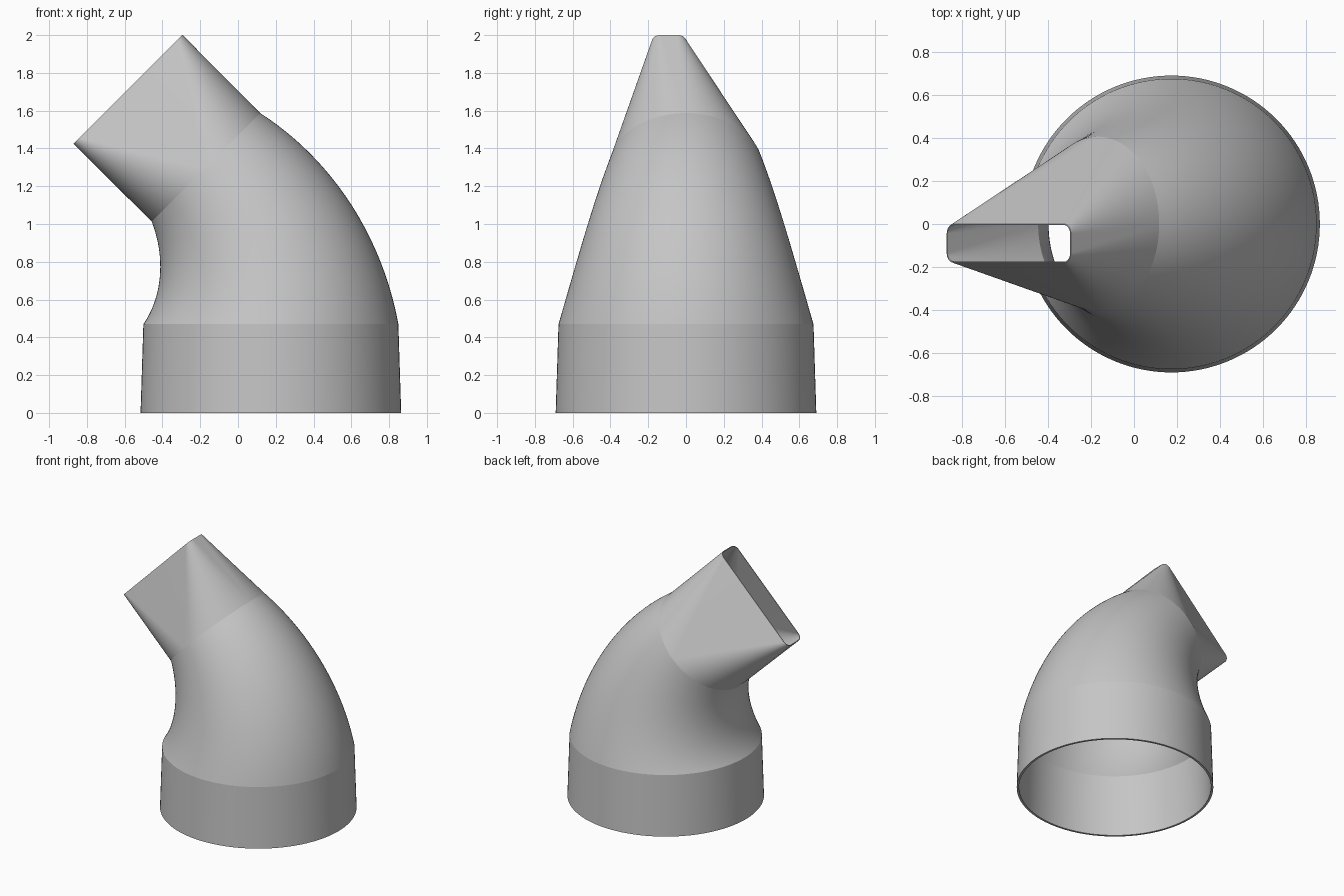
import bpy, bmesh
from math import cos, sin, pi, radians
from mathutils import Vector

if "Cube" in bpy.data.objects:
    bpy.data.objects.remove(bpy.data.objects["Cube"])

QUARTER = 32                      # steps per quarter of a section
BEND = radians(45)
PIVOT = Vector((-1.0, 0, 0.47))   # centre of the elbow's bend
BEND_R = 1.174
R_FOOT, R_BASE, R_NECK = 0.69, 0.675, 0.406
WALL = 0.016
LIP = 0.005

grey = bpy.data.materials.new("light_grey")
grey.use_nodes = True
colour = (0.56, 0.56, 0.56, 1)
grey.diffuse_color = colour
grey.node_tree.nodes["Principled BSDF"].inputs["Base Color"].default_value = colour


def section(half_a, half_b, corner, mid_b=0.0):
    """Rounded rectangle (a circle when all sizes match), one arc per corner."""
    pts = []
    for q, (sa, sb) in enumerate(((1, 1), (-1, 1), (-1, -1), (1, -1))):
        for i in range(QUARTER + 1):
            t = (q + i / QUARTER) * pi / 2
            pts.append((sa * (half_a - corner) + corner * cos(t),
                        mid_b + sb * (half_b - corner) + corner * sin(t)))
    return pts


def circle(r):
    return section(r, r, r)


def place(profile, angle, forward=0.0):
    """Stand a section across the duct at a bend angle, pushed along the duct."""
    out = Vector((cos(angle), 0, sin(angle)))
    ahead = Vector((-sin(angle), 0, cos(angle)))
    return [PIVOT + out * (BEND_R + a) + ahead * forward + Vector((0, b, 0))
            for a, b in profile]


def loft(name, rings):
    """Skin a list of rings, outside first and then back down the inside."""
    bm = bmesh.new()
    loops = [[bm.verts.new(p) for p in ring] for ring in rings]
    for low, high in zip(loops, loops[1:]):
        n = len(low)
        for i in range(n):
            j = (i + 1) % n
            bm.faces.new((low[i], low[j], high[j], high[i]))
    bmesh.ops.remove_doubles(bm, verts=bm.verts, dist=0.00005)
    mesh = bpy.data.meshes.new(name)
    bm.to_mesh(mesh)
    bm.free()
    mesh.materials.append(grey)
    obj = bpy.data.objects.new(name, mesh)
    bpy.context.collection.objects.link(obj)
    bpy.ops.object.select_all(action='DESELECT')
    obj.select_set(True)
    bpy.context.view_layer.objects.active = obj
    bpy.ops.object.shade_smooth_by_angle(angle=radians(30))
    return obj


# Slightly tapered hose cuff, open at the bottom
foot = -PIVOT.z
loft("hose_cuff", [
    place(circle(R_BASE - WALL), 0),
    place(circle(R_FOOT - WALL), 0, foot),
    place(circle(R_FOOT), 0, foot),
    place(circle(R_BASE), 0),
][::-1][::-1])

# Elbow that narrows evenly through the bend
STEPS = 40


def elbow_ring(i, inset):
    f = i / STEPS
    return place(circle(R_BASE + (R_NECK - R_BASE) * f - inset), BEND * f)


loft("elbow", [elbow_ring(i, 0) for i in range(STEPS + 1)]
     + [elbow_ring(i, WALL) for i in reversed(range(STEPS + 1))])

# Nozzle from the round neck to an off-centre flat slot
LENGTH = 0.583
loft("slot_nozzle", [
    place(circle(R_NECK), BEND),
    place(section(0.408, 0.09, 0.045, -0.09), BEND, LENGTH),
    place(section(0.408 - LIP, 0.09 - LIP, 0.045 - LIP, -0.09), BEND, LENGTH),
    place(circle(R_NECK - WALL), BEND),
])
